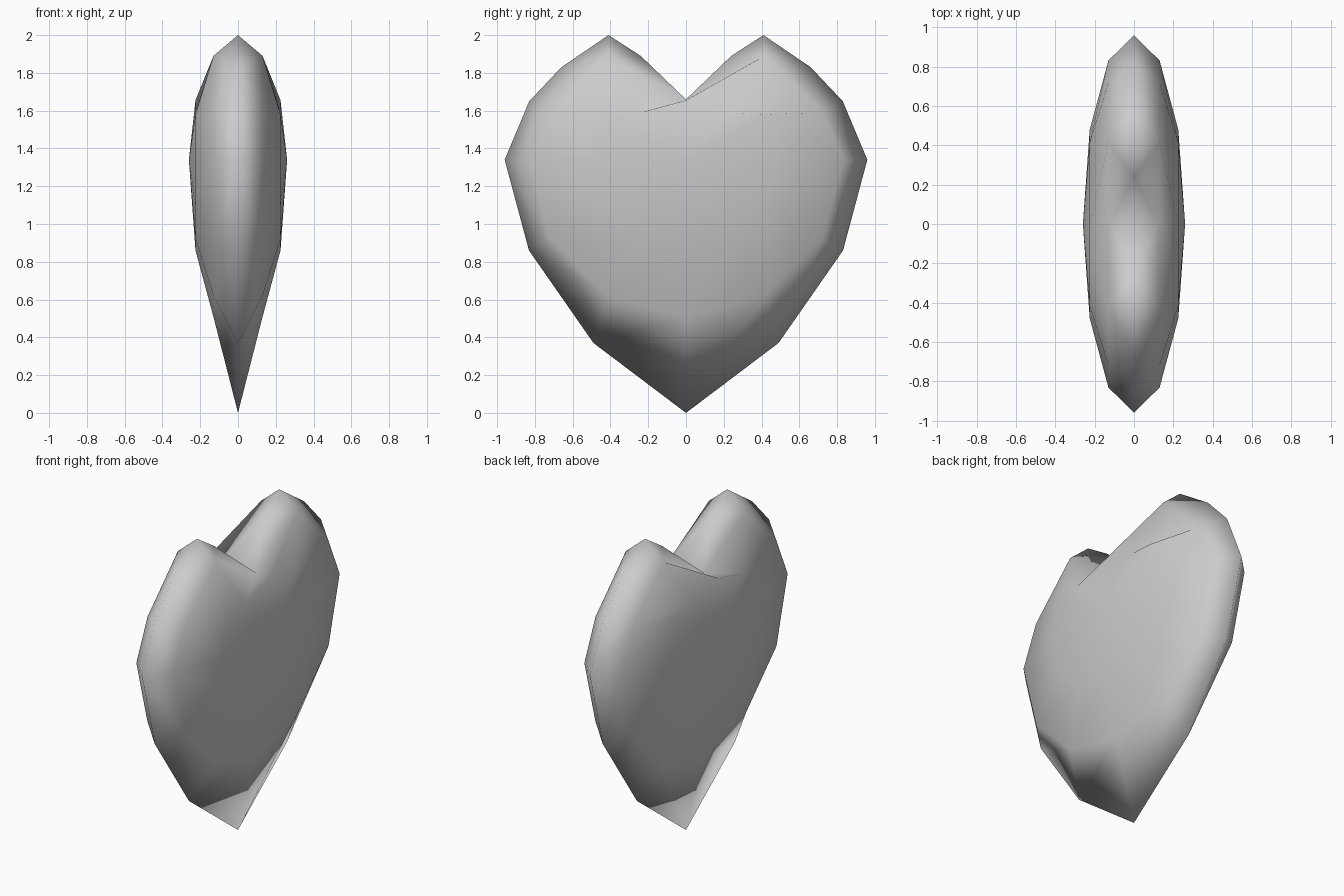
import bpy, bmesh, math

if "Cube" in bpy.data.objects:
    bpy.data.objects.remove(bpy.data.objects["Cube"])

CZ, R, T = 1.34, 0.96, 0.26   # centre height, radius, half thickness

# reshaped heights for the top of each ring, keyed by angle above the side (deg)
TOP = {
    0: {30: (0.83, 1.65), 60: (0.41, 2.0), 90: (0.0, 1.66),
        -60: (0.49, 0.37), -90: (0.0, 0.0)},
    30: {30: (0.72, 1.59), 60: (0.415, 1.89), 90: (0.0, 1.66)},
    60: {30: (0.415, 1.58), 60: (0.24, 1.59), 90: (0.0, 1.655)},
}
# extra points along the rim of each lobe, inserted after the given angle
EXTRA = {30: (0.66, 1.83), 60: (0.24, 1.89)}

bm = bmesh.new()


def ring_point(lat, ang):
    """Point (y, z) of a ring; the left half mirrors the right half."""
    side = 1
    if ang > 90:
        ang, side = 180 - ang, -1
    r = R * math.cos(math.radians(lat))
    y, z = TOP[abs(lat)].get(
        ang, (r * math.cos(math.radians(ang)), CZ + r * math.sin(math.radians(ang))))
    return side * y, z


# rings of the squashed sphere, its poles pointing sideways
angles = list(range(-90, 270, 30))
rings = {}
for lat in (-60, -30, 0, 30, 60):
    x = T * math.sin(math.radians(lat))
    rings[lat] = [bm.verts.new((x, *ring_point(lat, a))) for a in angles]

# additional rim points on both lobes
rim_extra = {}
for a, (y, z) in EXTRA.items():
    rim_extra[a] = bm.verts.new((0, y, z))
    rim_extra[150 - a] = bm.verts.new((0, -y, z))

n = len(angles)
for s in (-1, 1):
    pole = bm.verts.new((s * T, 0, CZ))
    for i, a in enumerate(angles):
        j = (i + 1) % n
        r0, r1, r2 = rings[0], rings[30 * s], rings[60 * s]
        rim = [r0[i]] + ([rim_extra[a]] if a in rim_extra else []) + [r0[j]]
        bm.faces.new(rim + [r1[j], r1[i]])
        bm.faces.new([r1[i], r1[j], r2[j], r2[i]])
        bm.faces.new([r2[i], r2[j], pole])

bmesh.ops.recalc_face_normals(bm, faces=bm.faces[:])
bmesh.ops.triangulate(bm, faces=[f for f in bm.faces if len(f.verts) > 4])
for f in bm.faces:
    f.smooth = True

mesh = bpy.data.meshes.new("heart")
bm.to_mesh(mesh)
bm.free()
heart = bpy.data.objects.new("heart", mesh)
bpy.context.collection.objects.link(heart)
